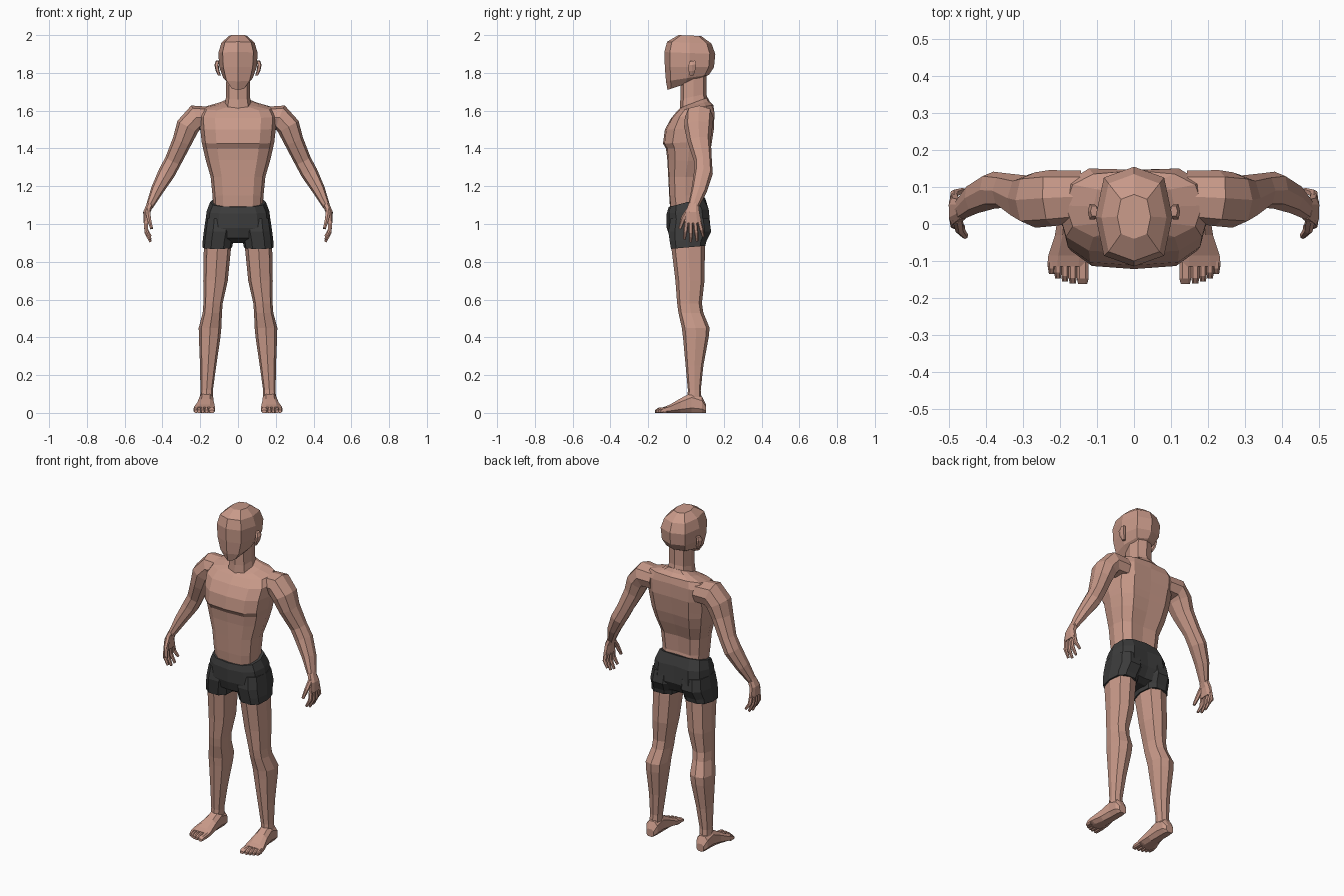
import bpy, bmesh
from math import sin, cos, pi
from mathutils import Vector, Matrix


def material(name, rgb):
    m = bpy.data.materials.new(name)
    m.diffuse_color = (*rgb, 1)
    return m


SKIN = material("skin", (0.58, 0.32, 0.25))
CLOTH = material("dark_cloth", (0.045, 0.045, 0.045))


def unit_ring(n, p, turn=0.0):
    """Rounded-box outline with n corners; smaller p is boxier."""
    pts = []
    for i in range(n):
        a = 2 * pi * i / n + turn
        c, s = cos(a), sin(a)
        pts.append((abs(c) ** p * (1 if c > 0 else -1), abs(s) ** p * (1 if s > 0 else -1)))
    if turn:
        k = 1 / max(abs(x) for x, _ in pts)
        pts = [(x * k, y * k) for x, y in pts]
    return pts


def level_ring(cx, zf, zb, hw, yf, yb, n=12, p=0.75):
    """Horizontal section from front yf to back yb, tilted from zf to zb."""
    return [Vector((cx + hw * u, (yf + yb) / 2 + (yb - yf) / 2 * v,
                    (zf + zb) / 2 + (zb - zf) / 2 * v)) for u, v in unit_ring(n, p)]


def path_rings(path, n=8, p=0.8, turn=0.0):
    """Sections square to a path of (x, y, z, half width along y, half thickness)."""
    rings = []
    for i, (x, y, z, ry, rt) in enumerate(path):
        a, b = path[max(i - 1, 0)], path[min(i + 1, len(path) - 1)]
        t = (Vector(b[:3]) - Vector(a[:3])).normalized()
        side = t.cross(Vector((0, 1, 0))).normalized()
        wide = side.cross(t)
        rings.append([Vector((x, y, z)) + wide * ry * u + side * rt * v
                      for u, v in unit_ring(n, p, turn)])
    return rings


def build(name, lofts, mat, mirror=False):
    """Skin each list of rings into one capped, flat-faced object."""
    bm = bmesh.new()
    for rings in lofts:
        rows = [[bm.verts.new(q) for q in r] for r in rings]
        n = len(rows[0])
        for lo, hi in zip(rows, rows[1:]):
            for j in range(n):
                k = (j + 1) % n
                bm.faces.new((lo[j], lo[k], hi[k], hi[j]))
        bm.faces.new(rows[0][::-1])
        bm.faces.new(rows[-1])
    bmesh.ops.recalc_face_normals(bm, faces=bm.faces)
    me = bpy.data.meshes.new(name)
    bm.to_mesh(me)
    bm.free()
    me.materials.append(mat)
    ob = bpy.data.objects.new(name, me)
    bpy.context.collection.objects.link(ob)
    if mirror:
        ob.modifiers.new("Mirror", 'MIRROR').use_mirror_merge = False
    return ob


# Torso: waist to collar, with a chest step and a groove down the spine
torso = [level_ring(0, *r) for r in (
    (1.02, 1.02, .125, -.08, .10), (1.15, 1.15, .135, -.095, .087),
    (1.25, 1.25, .145, -.10, .095), (1.34, 1.33, .17, -.105, .125),
    (1.40, 1.40, .185, -.112, .145), (1.425, 1.44, .192, -.128, .152),
    (1.50, 1.51, .20, -.118, .163), (1.56, 1.59, .205, -.085, .163),
    (1.60, 1.63, .185, -.045, .145), (1.615, 1.65, .11, -.03, .125),
    (1.62, 1.67, .065, -.02, .115))]
for ring in torso[1:8]:
    ring[9].y += .006
    ring[3].y -= .016
build("torso", [torso], SKIN)

# Neck
build("neck", [[level_ring(0, *r, n=8) for r in (
    (1.58, 1.63, .075, -.035, .12), (1.66, 1.69, .063, -.03, .108),
    (1.75, 1.80, .062, -.03, .11))]], SKIN)

# Head: chin to crown
build("head", [[level_ring(0, *r, n=8, p=0.7) for r in (
    (1.71, 1.77, .042, -.098, .085), (1.755, 1.79, .078, -.106, .122),
    (1.83, 1.83, .099, -.112, .148), (1.91, 1.90, .104, -.115, .155),
    (1.965, 1.955, .088, -.10, .135), (2.0, 1.995, .045, -.04, .08))]], SKIN)

# Ears: thin flared loops of head skin
build("ears", [[level_ring(*r, n=6) for r in (
    (.098, 1.785, 1.785, .008, .02, .04), (.108, 1.81, 1.81, .010, .012, .05),
    (.114, 1.84, 1.845, .011, .010, .056), (.108, 1.862, 1.865, .010, .02, .05))]],
    SKIN, True)

# Arms: shoulder to wrist
arm = [(.14, .075, 1.56, .07, .06), (.225, .07, 1.563, .076, .068),
       (.267, .065, 1.515, .075, .062), (.295, .07, 1.44, .062, .052),
       (.343, .09, 1.335, .047, .045), (.378, .092, 1.27, .05, .045),
       (.428, .07, 1.18, .042, .034), (.47, .038, 1.09, .028, .019)]
build("arms", [path_rings(arm)], SKIN, True)

# Hands: palm, four curled fingers and a thumb
hand = [path_rings([(.465, .04, 1.105, .026, .018), (.484, .035, 1.06, .036, .018),
                    (.487, .037, 1.005, .046, .014)], turn=pi / 8)]
for i, length in enumerate((.085, .10, .095, .07)):
    y, lean = .004 + .022 * i, -.012 + .011 * i
    hand.append(path_rings([
        (.487, y, 1.015, .0115, .012), (.486, y + lean * .6, 1.005 - length * .5, .011, .011),
        (.463, y + lean, 1.005 - length, .007, .007)], n=6))
hand.append(path_rings([(.478, .015, 1.075, .014, .014), (.472, -.014, 1.03, .014, .012),
                        (.457, -.033, .975, .008, .008)], n=6))
build("hands", hand, SKIN, True)

# Shorts: pelvis with a short tube over each thigh
pelvis = [level_ring(0, *r) for r in (
    (1.09, 1.14, .148, -.092, .10), (1.055, 1.08, .166, -.102, .132),
    (.98, .98, .176, -.102, .142), (.925, .92, .145, -.085, .11),
    (.90, .90, .06, -.045, .06))]
for ring in pelvis[1:4]:
    ring[3].y -= .02
build("shorts_seat", [pelvis], CLOTH)
build("shorts_legs", [[level_ring(*r, n=10) for r in (
    (.093, 1.03, 1.03, .078, -.085, .125), (.098, .96, .96, .083, -.098, .138),
    (.106, .91, .91, .081, -.09, .112), (.110, .868, .885, .079, -.083, .106))]], CLOTH, True)

# Legs: thigh, knee, calf, ankle
build("legs", [[level_ring(x, z, z, hw, yf, yb, n=8) for x, z, hw, yf, yb in (
    (.108, .95, .07, -.075, .10), (.109, .87, .072, -.077, .10),
    (.119, .70, .065, -.056, .098), (.132, .58, .051, -.047, .084),
    (.136, .53, .051, -.04, .092), (.148, .45, .060, -.022, .125),
    (.150, .40, .057, -.016, .12), (.158, .25, .043, -.002, .092),
    (.166, .12, .033, .01, .078), (.168, .05, .034, .005, .085))]], SKIN, True)

# Feet: heel to ball, then five toes
unit = unit_ring(8, 0.75, pi / 8)
feet = [[[Vector((x + hw * u, y, h / 2 * (1 + v))) for u, v in unit] for y, x, hw, h in (
    (.105, .168, .024, .045), (.085, .168, .036, .085), (.03, .168, .037, .108),
    (-.03, .171, .043, .076), (-.085, .177, .055, .044), (-.115, .179, .056, .032))]]
for x, tip, r in ((.139, -.163, .016), (.166, -.161, .011), (.187, -.156, .010),
                  (.206, -.147, .010), (.223, -.135, .010)):
    feet.append([[Vector((x + w * u, y, h / 2 * (1 + v))) for u, v in unit] for y, w, h in (
        (-.10, r, .032), (tip + .015, r, .027), (tip, r * .75, .015))])
build("feet", feet, SKIN, True)
